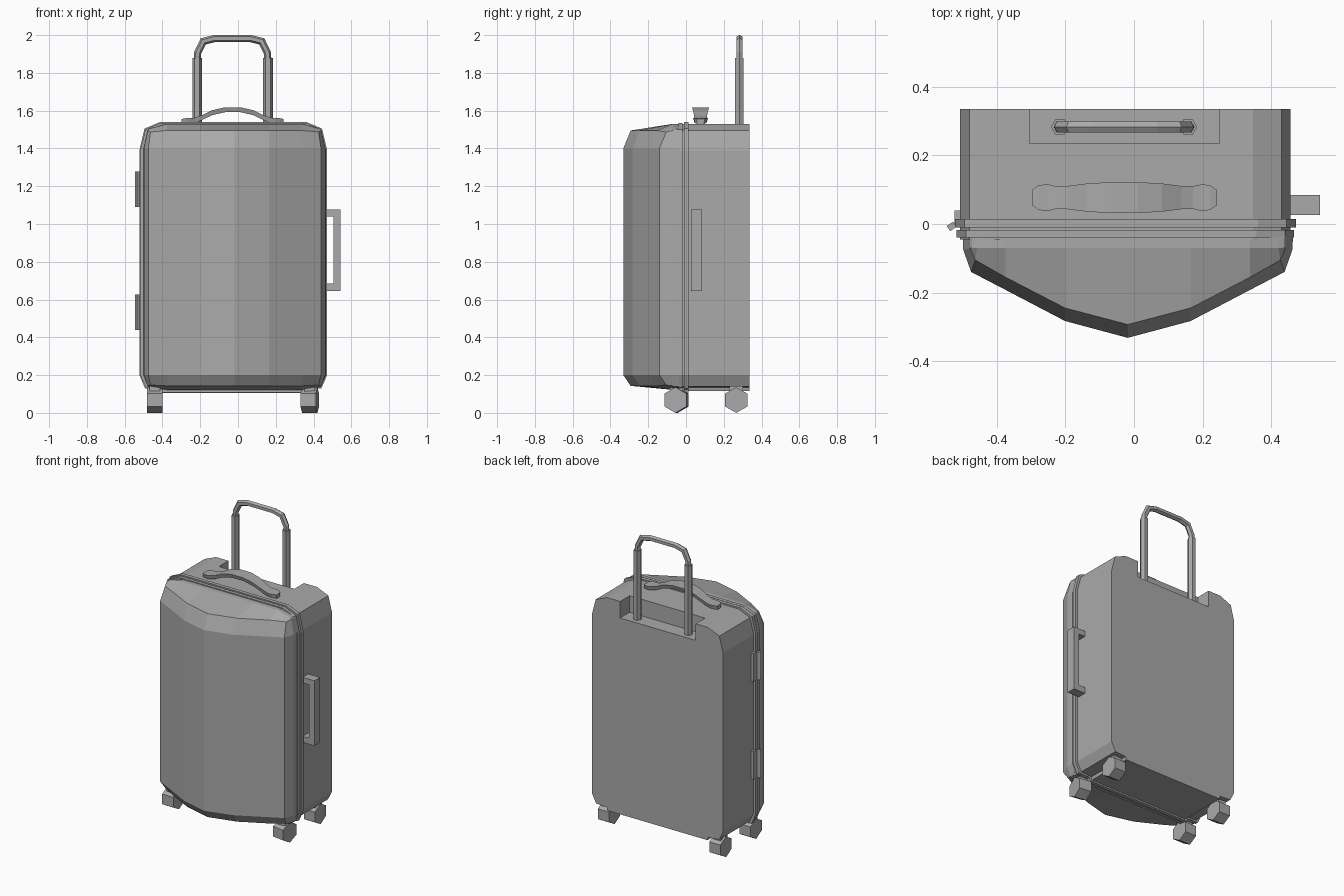
import bpy, bmesh, math
from mathutils import Vector

cube = bpy.data.objects.get("Cube")
if cube:
    bpy.data.objects.remove(cube, do_unlink=True)

grey = bpy.data.materials.new("mid_grey")
grey.use_nodes = True
colour = (0.4, 0.4, 0.4, 1)
grey.diffuse_color = colour
grey.node_tree.nodes["Principled BSDF"].inputs["Base Color"].default_value = colour

CENTRE = -0.025   # middle of the case across its width


def loft(name, rings, closed=True):
    """Skin a list of equally long point rings and close the open ends."""
    bm = bmesh.new()
    rows = [[bm.verts.new(point) for point in ring] for ring in rings]
    for low, high in zip(rows, rows[1:]):
        count = len(low)
        for i in range(count if closed else count - 1):
            j = (i + 1) % count
            bm.faces.new((low[i], low[j], high[j], high[i]))
    if closed:
        bm.faces.new(rows[0])
        bm.faces.new(rows[-1])
    else:
        bmesh.ops.holes_fill(bm, edges=bm.edges[:], sides=0)
    bmesh.ops.recalc_face_normals(bm, faces=bm.faces[:])
    mesh = bpy.data.meshes.new(name)
    bm.to_mesh(mesh)
    bm.free()
    mesh.materials.append(grey)
    obj = bpy.data.objects.new(name, mesh)
    bpy.context.collection.objects.link(obj)
    return obj


def prism(name, outline, front, back):
    """Extrude an x-z outline along y."""
    return loft(name, [[(x, y, z) for x, z in outline] for y in (front, back)])


def box(name, x, y, z):
    outline = [(x[0], z[0]), (x[1], z[0]), (x[1], z[1]), (x[0], z[1])]
    return prism(name, outline, *y)


def mirrored(points, centre):
    """Points run from the outer side to the middle; offsets become both sides."""
    left = [(centre - p[0], *p[1:]) for p in points]
    right = [(centre + p[0], *p[1:]) for p in reversed(points)]
    return left + right[1 if points[-1][0] == 0 else 0:]


def case_outline(half, grow=0.0):
    """Chamfered upright outline, stepped at the bottom for the wheels."""
    top, bottom = 1.53 + grow, 0.115 - grow
    side = [(half - 0.115, bottom), (half - 0.11, bottom + 0.02),
            (half - 0.03, bottom + 0.025), (half, 0.2), (half, 1.39),
            (half - 0.027, top - 0.035), (half - 0.11, top)]
    return ([(CENTRE + x, z) for x, z in side]
            + [(CENTRE - x, z) for x, z in reversed(side)])


# Rear half of the case with a recess for the pull handle
body = prism("rear_case", case_outline(0.482), -0.045, 0.335)
cutter = box("recess_cutter", (-0.305, 0.25), (0.235, 0.4), (1.42, 1.7))
cutter.hide_render = True
cutter.hide_viewport = True
cutter.display_type = "WIRE"
recess = body.modifiers.new("handle_recess", "BOOLEAN")
recess.operation = "DIFFERENCE"
recess.solver = "EXACT"
recess.object = cutter

# Two raised rims along the opening seam
prism("front_rim", case_outline(0.492, 0.006), -0.04, -0.018)
prism("rear_rim", case_outline(0.497, 0.01), -0.01, 0.014)

# Bulging front shell: rows from the seam over the top edge to the front face
full = [(0.482, -0.03, 1.4), (0.48, -0.075, 1.4), (0.457, -0.14, 1.4),
        (0.357, -0.192, 1.4), (0.183, -0.283, 1.4), (0, -0.332, 1.4)]
edge = [(0.46, -0.03, 1.495), (0.46, -0.07, 1.495), (0.445, -0.105, 1.487),
        (0.357, -0.155, 1.495), (0.183, -0.245, 1.495), (0, -0.293, 1.495)]
lip = [(0.455, -0.07, 1.5), (0.455, -0.07, 1.503), (0.44, -0.07, 1.508),
       (0.357, -0.07, 1.53), (0.183, -0.07, 1.53), (0, -0.07, 1.53)]
lip[0] = (lip[0][0], -0.03, lip[0][2])
seam = [(x, -0.03, z) for x, y, z in lip]
upper = [mirrored(row, -0.018) for row in (seam, lip, edge, full)]
lower = [[(x, y, 0.2 - (z - 1.4) * 0.6) for x, y, z in row] for row in reversed(upper)]
loft("front_shell", upper + lower, closed=False)


# Pull handle: hexagonal posts and a thinner arched grip
def tube(name, path, radius, y):
    points = [Vector((x, y, z)) for x, z in path]
    rings = []
    for i, point in enumerate(points):
        before = (point - points[i - 1]).normalized() if i else None
        after = (points[i + 1] - point).normalized() if i + 1 < len(points) else None
        before, after = before or after, after or before
        tangent = (before + after).normalized()
        side = tangent.cross(Vector((0, 1, 0))) / max(0.5, tangent.dot(after))
        rings.append([point + side * radius * math.cos(k * math.tau / 6)
                      + Vector((0, radius * math.sin(k * math.tau / 6), 0))
                      for k in range(6)])
    return loft(name, rings)


PULL_Y = 0.283
for label, sign in (("right", -1), ("left", 1)):
    x = -0.029 + sign * 0.187
    tube(label + "_pull_post", [(x, 1.41), (x, 1.88)], 0.026, PULL_Y)
arch = [(0.187, 1.86), (0.185, 1.905), (0.155, 1.967), (0.095, 1.982)]
tube("pull_grip", mirrored(arch, -0.029), 0.019, PULL_Y)

# Carry handle on top: flat strap as (offset, top height, half width)
strap = [(0.27, 1.556, 0.022), (0.25, 1.56, 0.036), (0.225, 1.56, 0.039),
         (0.2, 1.563, 0.033), (0.165, 1.575, 0.034), (0.11, 1.602, 0.041),
         (0.04, 1.618, 0.045)]
STRAP_Y = 0.077
loft("carry_handle", [
    [(x, STRAP_Y - w, z), (x, STRAP_Y + w, z),
     (x, STRAP_Y + w * 0.8, z - 0.026), (x, STRAP_Y - w * 0.8, z - 0.026)]
    for x, z, w in mirrored(strap, -0.028)])

# Side handle on the left
prism("side_handle", [(0.44, 0.645), (0.543, 0.645), (0.543, 1.077), (0.44, 1.077),
                      (0.44, 1.04), (0.505, 1.04), (0.505, 0.685), (0.44, 0.685)],
      0.026, 0.085)

# Hinges on the right: a plate and a turned pin block
for label, low in (("lower", 0.44), ("upper", 1.09)):
    span = (low, low + 0.187)
    box(label + "_hinge_plate", (-0.523, -0.5), (0.0, 0.04), span)
    pin = box(label + "_hinge_pin", (-0.011, 0.011), (-0.009, 0.009), span)
    pin.location = (-0.532, -0.007, 0)
    pin.rotation_euler.z = math.radians(35)

# Hexagonal wheels with their mounts
RADIUS = 0.068
for side, sign in (("right", -1), ("left", 1)):
    for end, y in (("front", -0.05), ("rear", 0.266)):
        x = -0.03 + sign * 0.41
        wheel = loft(f"{end}_{side}_wheel", [
            [(dx, RADIUS * math.sin(k * math.tau / 6), RADIUS * math.cos(k * math.tau / 6))
             for k in range(6)] for dx in (-0.041, 0.041)])
        wheel.location = (x, y, RADIUS)
        if (end, side) == ("front", "left"):
            wheel.rotation_euler.z = -0.15
        box(f"{end}_{side}_wheel_mount", (x - 0.028, x + 0.028),
            (y - 0.035, y + 0.035), (0.1, 0.16))
